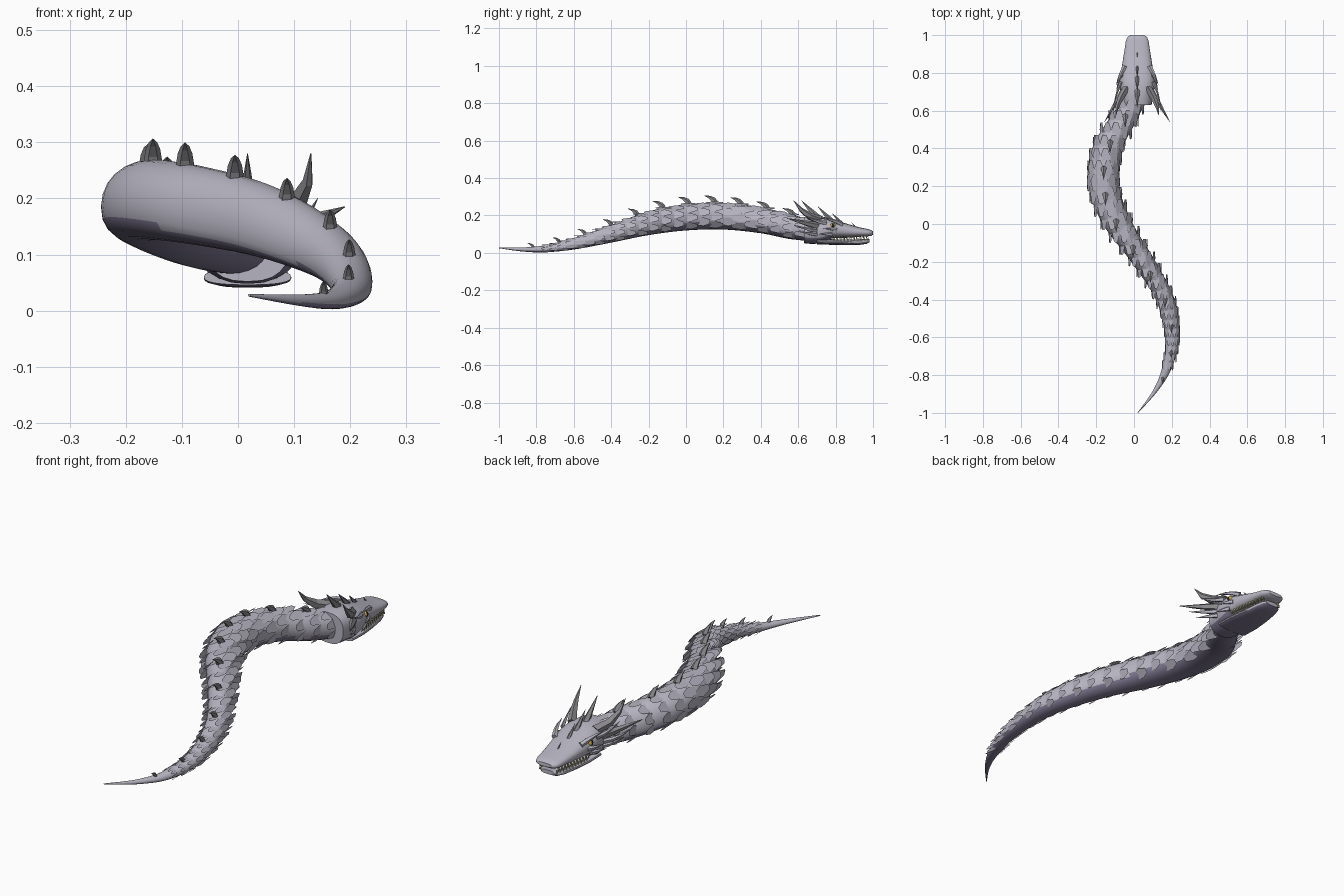
import bpy, bmesh, math
from mathutils import Vector

if "Cube" in bpy.data.objects:
    bpy.data.objects.remove(bpy.data.objects["Cube"])


def material(name, r, g, b):
    m = bpy.data.materials.new(name)
    m.use_nodes = True
    m.diffuse_color = (r, g, b, 1)
    m.node_tree.nodes["Principled BSDF"].inputs["Base Color"].default_value = (r, g, b, 1)
    return m


SKIN = material("pale lilac grey skin", .47, .455, .53)
BELLY = material("dusky purple belly", .21, .185, .28)
HORN = material("grey horn", .27, .262, .28)
TOOTH = material("old ivory", .52, .48, .26)
EYE = material("amber eye", .55, .36, .06)
PUPIL = material("black pupil", .01, .01, .01)
HX = .017    # head centre line


def build(name, bm, mats, smooth=True):
    me = bpy.data.meshes.new(name)
    bm.to_mesh(me)
    bm.free()
    ob = bpy.data.objects.new(name, me)
    bpy.context.collection.objects.link(ob)
    for m in mats:
        me.materials.append(m)
    if smooth:
        bpy.ops.object.select_all(action='DESELECT')
        ob.select_set(True)
        bpy.context.view_layer.objects.active = ob
        bpy.ops.object.shade_smooth_by_angle(angle=math.radians(35))
    return ob


def loft(bm, rings):
    rows = [[bm.verts.new(p) for p in r] for r in rings]
    n = len(rows[0])
    made = [bm.faces.new(rows[0][::-1]), bm.faces.new(rows[-1])]
    for a, b in zip(rows, rows[1:]):
        for i in range(n):
            j = (i + 1) % n
            made.append(bm.faces.new((a[i], a[j], b[j], b[i])))
    bmesh.ops.recalc_face_normals(bm, faces=made)


def spike(bm, base, mid, tip, r, flat=1.0, sides=5):
    """Curved tapering spike, optionally thinner across."""
    base, mid, tip = Vector(base), Vector(mid), Vector(tip)
    d = (tip - base).normalized()
    u = d.cross(Vector((0, 0, 1)))
    u = u.normalized() if u.length > .01 else Vector((1, 0, 0))
    v = u.cross(d)
    rings = []
    for k in range(4):
        t = k / 3
        c = base * (1 - t) ** 2 + mid * 2 * t * (1 - t) + tip * t * t
        s = r * (1 - .95 * t ** 1.4)
        rings.append([c + u * (s * flat * math.sin(a)) + v * (s * math.cos(a))
                      for a in (i * math.tau / sides for i in range(sides))])
    loft(bm, rings)


# Body course: y, x, underside, top, half width across x
COURSE = [(-1, .02, .025, .03, .002), (-.88, .115, .008, .029, .014),
          (-.76, .175, .003, .04, .026), (-.6, .203, .018, .08, .036),
          (-.4, .165, .055, .15, .05), (-.2, .05, .095, .222, .065),
          (0, -.085, .12, .26, .08), (.2, -.16, .125, .268, .081),
          (.4, -.14, .105, .244, .081), (.55, -.06, .075, .208, .076),
          (.68, .015, .062, .175, .06)]
END = len(COURSE) - 1


def course(t):
    t = max(0, min(t, END - .0001))
    i = int(t)
    f = t - i
    k = [Vector(COURSE[max(0, min(j, END))]) for j in range(i - 1, i + 3)]
    return .5 * (2 * k[1] + (k[2] - k[0]) * f + (2 * k[0] - 5 * k[1] + 4 * k[2] - k[3]) * f * f
                 + (3 * k[1] - k[0] - 3 * k[2] + k[3]) * f ** 3)


def course_at(y):
    return min((k * .01 for k in range(END * 100)), key=lambda k: abs(course(k)[0] - y))


def skin_point(t, a):
    y, x, low, top, w = course(t)
    mid = low + (top - low) * .45
    s = math.sin(a)
    z = mid + (top - mid) * s if s > 0 else mid - (mid - low) * abs(s) ** .75
    return Vector((x + w * math.cos(a), y, z))


bm = bmesh.new()
SEG = 24
loft(bm, [[skin_point(END * i / 70, math.tau * j / SEG) for j in range(SEG)] for i in range(71)])
for f in bm.faces:
    f.normal_update()
    if f.normal.z < -.42:
        f.material_index = 1
build("body", bm, [SKIN, BELLY])

# Flat six-sided scales in staggered rows, all lying lengthwise
bm = bmesh.new()
LOW, COUNT = math.radians(-30), 7
gap = (math.pi - 2 * LOW) / COUNT
y, row = .62, 0
while y > -.78:
    t = course_at(y)
    w = course(t)[4]
    step = .028 + .5 * w
    for i in range(COUNT + row % 2):
        a = LOW + gap * (i + .5 - .5 * (row % 2))
        across = (skin_point(t, a + .05) - skin_point(t, a - .05)).normalized()
        out = across.cross(Vector((0, 1, 0)))
        if out.dot(Vector((math.cos(a), 0, math.sin(a)))) < 0:
            out = -out
        p = skin_point(t, a) + out * .003
        hw, hl = gap * w * .5, step * .68
        corners = [p + across * (hw * c) + Vector((0, hl * l, 0)) for c, l in
                   ((-.45, 1), (.45, 1), (1, .2), (.55, -.8), (0, -1), (-.55, -.8), (-1, .2))]
        f = bm.faces.new([bm.verts.new(c) for c in corners])
        f.normal_update()
        if f.normal.dot(out) < 0:
            f.normal_flip()
    y -= step
    row += 1
build("scales", bm, [SKIN], False)

# Hooked plates down the back
bm = bmesh.new()
for i in range(11):
    t = course_at(.575 - .139 * i)
    s = .35 + .65 * min(1, course(t)[4] / .075)
    p = skin_point(t, math.pi / 2)
    spike(bm, p - Vector((0, 0, .006)), p + Vector((0, -.015, .03)) * s,
          p + Vector((0, -.06, .037)) * s, .019 * s, .9)
build("back_spines", bm, [HORN], False)


def head_ring(y, hw, top, bottom, n=24, power=.8):
    mid, half = (top + bottom) / 2, (top - bottom) / 2
    ring = []
    for i in range(n):
        c, s = math.cos(i * math.tau / n), math.sin(i * math.tau / n)
        ring.append((HX + hw * math.copysign(abs(c) ** power, c), y,
                     mid + half * math.copysign(abs(s) ** power, s)))
    return ring


# Skull with upper jaw, flaring to a collar over the neck
bm = bmesh.new()
loft(bm, [head_ring(*r) for r in (
    (.63, .076, .192, .052), (.67, .082, .198, .048), (.72, .092, .196, .05),
    (.755, .093, .188, .062), (.78, .09, .18, .078), (.83, .082, .165, .08),
    (.88, .074, .15, .082), (.93, .066, .136, .086), (.97, .06, .128, .088),
    (.99, .052, .122, .091), (1, .036, .115, .098))])
for f in bm.faces:
    f.normal_update()
    if f.normal.z < -.55 and f.calc_center_median().y < .77:
        f.material_index = 1
build("head", bm, [SKIN, BELLY])

# Lower jaw
bm = bmesh.new()
loft(bm, [head_ring(*r) for r in (
    (.7, .078, .074, .046), (.78, .078, .073, .043), (.86, .068, .072, .041),
    (.93, .058, .073, .043), (.965, .048, .075, .048), (.98, .033, .075, .056))])
for f in bm.faces:
    f.normal_update()
    if f.normal.z < -.5:
        f.material_index = 1
build("lower_jaw", bm, [SKIN, BELLY])

# Teeth along both jaws
bm = bmesh.new()
for sx in (-1, 1):
    for i in range(11):
        y = .785 + .018 * i
        off = .072 - .026 * (i / 10) ** 1.3
        x, x2 = HX + sx * off, HX + sx * off * .94
        spike(bm, (x, y, .091), (x, y, .082), (x, y + .002, .072), .005)
        spike(bm, (x2, y + .008, .066), (x2, y + .008, .075), (x2, y + .009, .085), .0045)
build("teeth", bm, [TOOTH], False)

for sx, side in ((-1, "right"), (1, "left")):
    # Eye with slit pupil
    bm = bmesh.new()
    bmesh.ops.create_uvsphere(bm, u_segments=16, v_segments=10, radius=.014)
    for f in bm.faces:
        c = f.calc_center_median()
        if c.x * sx > 0 and abs(c.y) < .003:
            f.material_index = 1
    bmesh.ops.translate(bm, verts=bm.verts, vec=(HX + sx * .079, .785, .147))
    build(side + "_eye", bm, [EYE, PUPIL])

    # Heavy brow
    bm = bmesh.new()
    spike(bm, (HX + sx * .066, .835, .152), (HX + sx * .092, .79, .18),
          (HX + sx * .108, .72, .185), .013)
    build(side + "_brow", bm, [SKIN])

    # Swept upper and lower horns
    bm = bmesh.new()
    spike(bm, (HX + sx * .06, .715, .175), (HX + sx * .115, .63, .195),
          (HX + sx * .113, .575, .28), .026, .8)
    spike(bm, (HX + sx * .075, .705, .145), (HX + sx * .12, .63, .16),
          (HX + sx * .173, .54, .185), .02, .8)
    build(side + "_horns", bm, [HORN], False)

    # Fan of cheek spikes
    bm = bmesh.new()
    for bx, by, bz, tx, ty, tz in ((.08, .70, .12, .145, .575, .15), (.08, .70, .1, .125, .60, .115),
                                   (.085, .75, .16, .125, .63, .2),
                                   (.08, .805, .125, .112, .735, .13), (.08, .78, .1, .11, .71, .1)):
        spike(bm, (HX + sx * bx, by, bz), (HX + sx * (tx * .85), (by + ty) / 2 + .02, bz),
              (HX + sx * tx, ty, tz), .013, .7)
    build(side + "_cheek_spikes", bm, [SKIN], False)

# Crest spines on the skull
bm = bmesh.new()
for y, z, s in ((.905, .143, .3), (.83, .163, .7), (.775, .178, 1), (.705, .192, 1.25)):
    spike(bm, (HX, y, z - .005), (HX, y - .03 * s, z + .025 * s), (HX, y - .07 * s, z + .07 * s),
          .015 * s, .8)
build("crest_spines", bm, [HORN], False)
